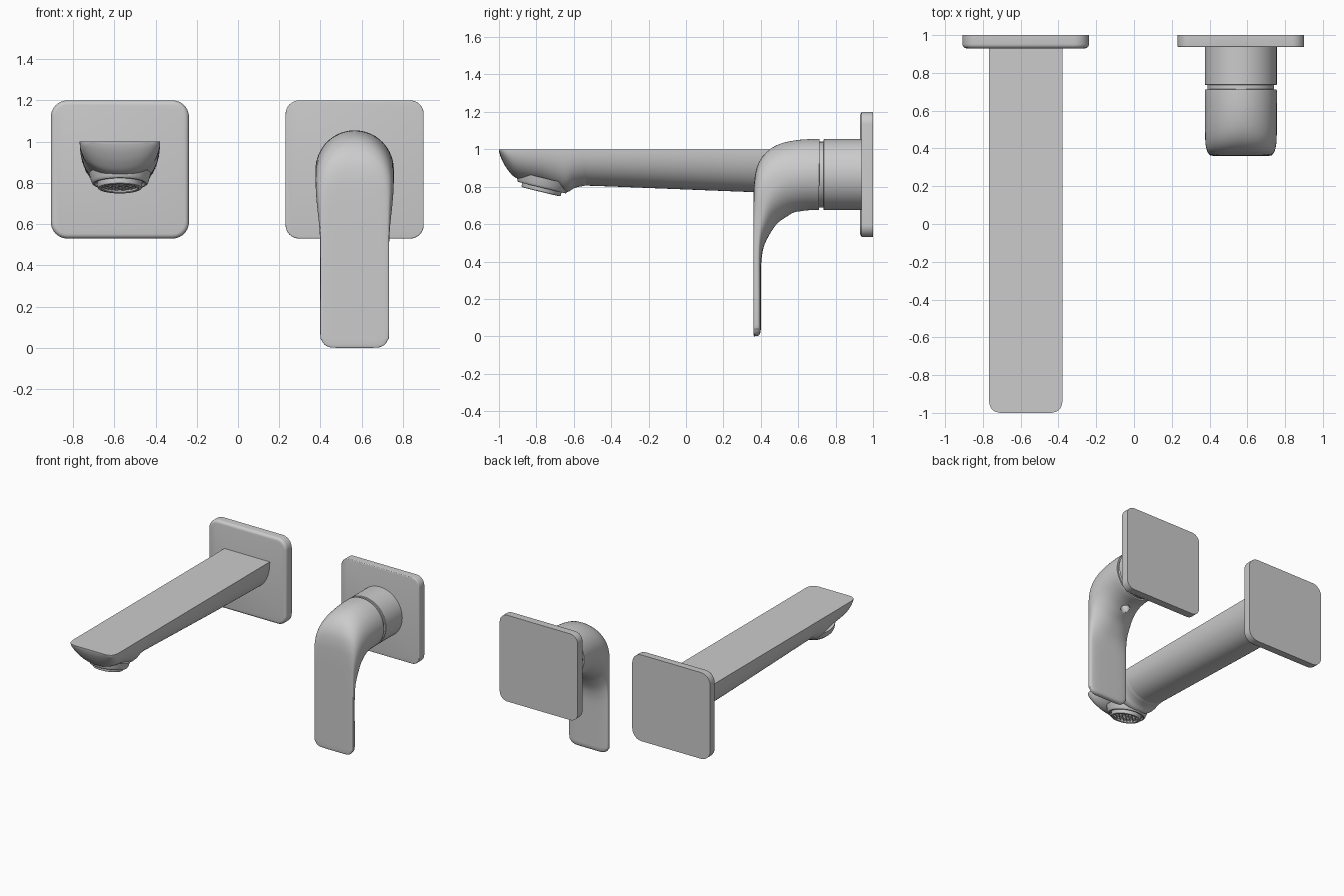
import bpy, bmesh, math
from mathutils import Vector, Matrix

if "Cube" in bpy.data.objects:
    bpy.data.objects.remove(bpy.data.objects["Cube"])


def finish(name, bm, angle=35):
    bmesh.ops.recalc_face_normals(bm, faces=bm.faces)
    me = bpy.data.meshes.new(name)
    bm.to_mesh(me)
    bm.free()
    ob = bpy.data.objects.new(name, me)
    bpy.context.collection.objects.link(ob)
    bpy.ops.object.select_all(action='DESELECT')
    ob.select_set(True)
    bpy.context.view_layer.objects.active = ob
    bpy.ops.object.shade_smooth_by_angle(angle=math.radians(angle))
    return ob


def loft(name, rings, angle=35):
    bm = bmesh.new()
    vs = [[bm.verts.new(p) for p in r] for r in rings]
    n = len(vs[0])
    for a, b in zip(vs, vs[1:]):
        for i in range(n):
            j = (i + 1) % n
            bm.faces.new((a[i], a[j], b[j], b[i]))
    bm.faces.new(vs[0])
    bm.faces.new(vs[-1])
    return finish(name, bm, angle)


def lathe(name, prof, loc, axis, seg=64):
    m = Matrix.Translation(loc) @ Vector(axis).to_track_quat('Z', 'Y').to_matrix().to_4x4()
    return loft(name, [[m @ Vector((r * math.cos(2 * math.pi * i / seg),
                                    r * math.sin(2 * math.pi * i / seg), t))
                        for i in range(seg)] for r, t in prof])


def smooth_rows(rows, sub):
    """Catmull-Rom interpolation through rows of numbers."""
    out = []
    for i in range(len(rows) - 1):
        a, b, c, d = (rows[min(max(k, 0), len(rows) - 1)] for k in range(i - 1, i + 3))
        for s in range(sub):
            t = s / sub
            out.append([0.5 * (2*q + (r - p)*t + (2*p - 5*q + 4*r - w)*t*t
                               + (3*q - p - 3*r + w)*t**3)
                        for p, q, r, w in zip(a, b, c, d)])
    return out + [list(rows[-1])]


def power(v, n):
    return math.copysign(abs(v) ** (2 / n), v)


# Square wall plates with rounded corners and a softened front edge
def plate(name, cx, y0, corner, edge):
    bm = bmesh.new()
    bmesh.ops.create_cube(bm, size=1, matrix=Matrix.Translation((cx, (y0 + 1) / 2, 0.865))
                          @ Matrix.Diagonal((0.67, 1 - y0, 0.67, 1)))
    es = [e for e in bm.edges if abs(e.verts[0].co.y - e.verts[1].co.y) > 0.01]
    bmesh.ops.bevel(bm, geom=es, offset=corner, segments=10, profile=0.5, affect='EDGES')
    es = [e for e in bm.edges if all(v.co.y < y0 + 0.001 for v in e.verts)]
    bmesh.ops.bevel(bm, geom=es, offset=edge, segments=4, profile=0.5, affect='EDGES')
    return finish(name, bm)


SX, HX = -0.573, 0.566
plate("spout_wall_plate", SX, 0.93, 0.08, 0.022)
plate("handle_wall_plate", HX, 0.937, 0.065, 0.006)

# Spout: flat top, rounded underside; rows are y, half width, underside height
spout_rows = [(-1, .135, .99), (-.993, .162, .965), (-.98, .18, .935), (-.96, .19, .90),
              (-.93, .195, .862), (-.90, .195, .843), (-.85, .195, .83), (-.77, .195, .815),
              (-.68, .195, .783), (-.65, .195, .772), (-.625, .195, .775),
              (-.595, .195, .793), (-.55, .195, .803), (-.48, .195, .804),
              (0, .195, .785), (.5, .195, .766), (.94, .195, .755)]
rings = []
for y, w, b in smooth_rows(spout_rows, 4):
    rings.append([(SX + w * power(math.cos(math.pi * i / 40), 2.2), y,
                   1 - (1 - b) * power(math.sin(math.pi * i / 40), 2.2)) for i in range(41)])
loft("spout", rings, 40)

# Outlet: tilted collar with a raised ring and a recessed grille
OC, ON = Vector((SX, -0.77, 0.7975)), Vector((0, -0.235, -0.972))
lathe("outlet_collar", [(.15, -.05), (.139, -.01), (.134, 0), (.13, .003), (.122, .003),
                        (.117, -.008), (.10, -.008)], OC, ON)
lathe("outlet_ring", [(.108, -.02), (.108, .018), (.105, .024), (.1, .026), (.091, .026),
                      (.087, .022), (.085, .004), (.04, .004)], OC, ON)
m = Matrix.Translation(OC) @ ON.to_track_quat('Z', 'Y').to_matrix().to_4x4()
bm = bmesh.new()
for k in range(-3, 4):
    off = k * 0.023
    half = math.sqrt(0.085 ** 2 - off ** 2)
    for rot in (math.pi / 4, 3 * math.pi / 4):
        bmesh.ops.create_cube(bm, size=1, matrix=m @ Matrix.Rotation(rot, 4, 'Z')
                              @ Matrix.Translation((0, off, .009))
                              @ Matrix.Diagonal((2 * half, .006, .014, 1)))
finish("outlet_grille", bm)

# Handle base: cylinder with a groove before the lever
HC = (HX, 0.95, 0.865)
lathe("handle_base", [(.19, 0), (.19, .212), (.187, .215), (.176, .215), (.176, .25)],
      HC, (0, -1, 0))

# Lever: round body bending down into a flat paddle
# rows: front y, front z, back y, back z, half width, front and back roundness
lever_rows = [(.71, 1.052, .71, .678, .187, 2, 2), (.705, 1.055, .705, .675, .19, 2, 2),
              (.6, 1.05, .64, .673, .19, 2, 2), (.5, 1.028, .58, .66, .19, 2.1, 2),
              (.43, .985, .53, .635, .19, 2.4, 2), (.385, .92, .485, .6, .188, 2.9, 2.1),
              (.366, .84, .45, .55, .182, 3.8, 2.3), (.361, .74, .42, .49, .173, 5.5, 2.6),
              (.36, .62, .406, .43, .168, 7, 3), (.36, .45, .401, .36, .167, 8, 3.5),
              (.36, .25, .4, .23, .167, 8, 4), (.36, .065, .4, .065, .167, 8, 4),
              (.36, .035, .4, .038, .16, 8, 4), (.361, .013, .397, .018, .145, 8, 4),
              (.363, .003, .391, .007, .125, 8, 4), (.365, 0, .383, .002, .11, 6, 4)]
rings = []
for fy, fz, by, bz, w, nf, nb in smooth_rows(lever_rows, 4):
    f, b = Vector((0, fy, fz)), Vector((0, by, bz))
    c, u = (f + b) / 2 + Vector((HX, 0, 0)), (f - b) / 2
    ring = []
    for i in range(64):
        a = 2 * math.pi * i / 64
        n = nf if math.sin(a) >= 0 else nb
        ring.append(c + Vector((w * power(math.cos(a), n), 0, 0)) + u * power(math.sin(a), n))
    rings.append(ring)
lever = loft("lever_handle", rings, 40)

# Set-screw hole under the lever bend
cutter = lathe("screw_hole_cutter", [(.032, 0), (.032, .2)], (HX, .55, .74), (0, .35, -1), 24)
cutter.hide_render = True
mod = lever.modifiers.new("screw_hole", 'BOOLEAN')
mod.object, mod.operation, mod.solver = cutter, 'DIFFERENCE', 'EXACT'
bpy.context.view_layer.objects.active = lever
bpy.ops.object.modifier_apply(modifier=mod.name)
bpy.data.objects.remove(cutter)
